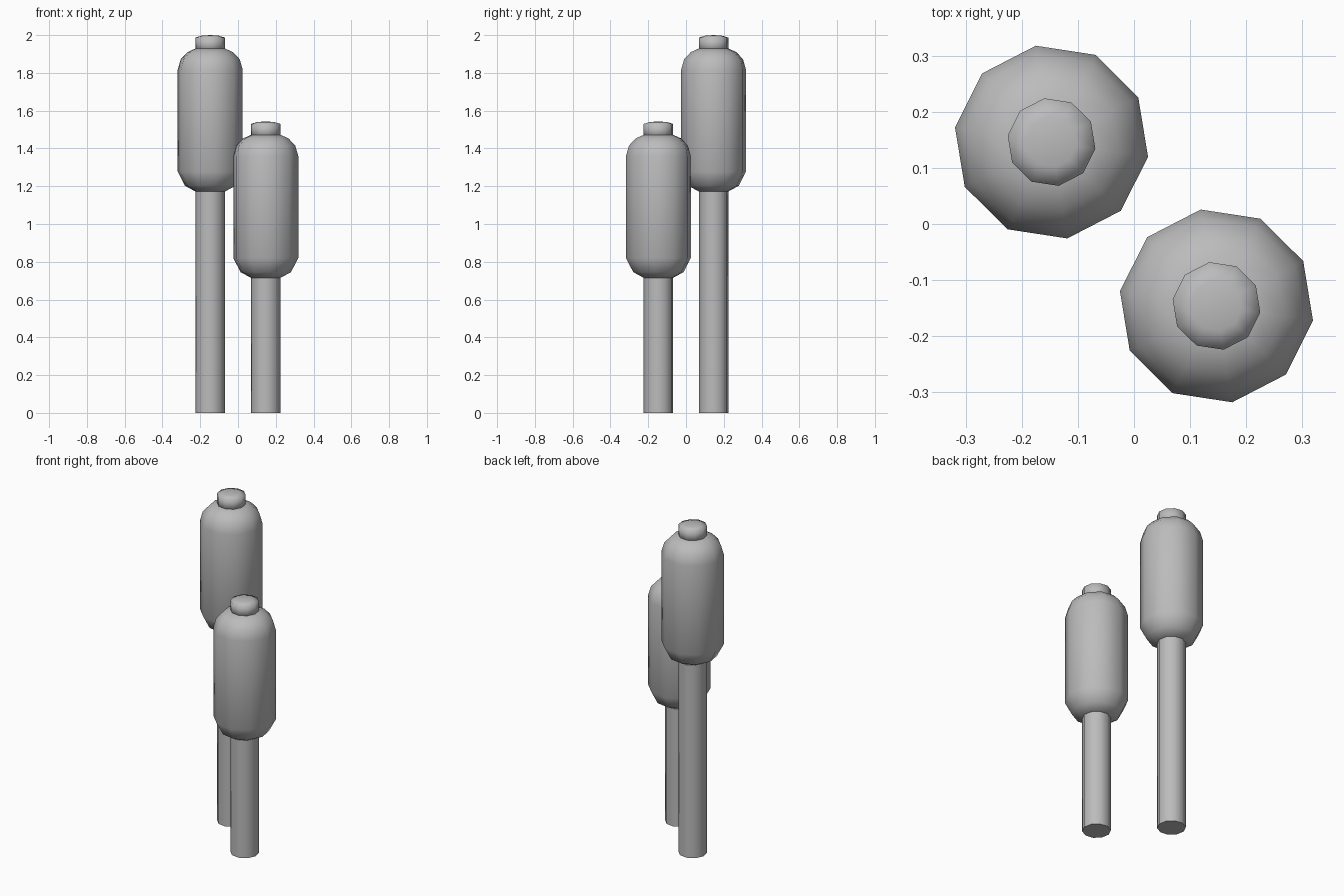
import bpy, bmesh, math

cube = bpy.data.objects.get("Cube")
if cube:
    bpy.data.objects.remove(cube, do_unlink=True)

SIDES = 10
PHASE = math.radians(27.3)
STEM_R = 0.079

grey = bpy.data.materials.new("plain_grey")
grey.use_nodes = True
colour = (0.5, 0.5, 0.5, 1)
grey.diffuse_color = colour
grey.node_tree.nodes["Principled BSDF"].inputs["Base Color"].default_value = colour


def lathe(name, profile, location, angle):
    """Spin (radius, height) points into a closed ten-sided solid."""
    bm = bmesh.new()
    rings = []
    for r, z in profile:
        if r == 0:
            rings.append([bm.verts.new((0, 0, z))] * SIDES)
            continue
        turns = [PHASE + i * math.tau / SIDES for i in range(SIDES)]
        rings.append([bm.verts.new((r * math.cos(a), r * math.sin(a), z)) for a in turns])
    for low, high in zip(rings, rings[1:]):
        for i in range(SIDES):
            j = (i + 1) % SIDES
            corners = dict.fromkeys([low[i], low[j], high[j], high[i]])
            bm.faces.new(list(corners))
    # Flat ends
    for ring in (rings[0], rings[-1]):
        if ring[0] is not ring[1]:
            bm.faces.new(ring)
    bmesh.ops.recalc_face_normals(bm, faces=bm.faces)
    mesh = bpy.data.meshes.new(name)
    bm.to_mesh(mesh)
    bm.free()
    mesh.materials.append(grey)
    obj = bpy.data.objects.new(name, mesh)
    obj.location = location
    bpy.context.collection.objects.link(obj)
    bpy.ops.object.select_all(action="DESELECT")
    obj.select_set(True)
    bpy.context.view_layer.objects.active = obj
    bpy.ops.object.shade_smooth_by_angle(angle=math.radians(angle))


def cattail(label, x, y, base):
    # Stem up to the underside of the head
    lathe(label + "_stem", [(STEM_R, 0), (STEM_R, base + 0.03)], (x, y, 0), 50)
    # Rounded seed head
    head = [(STEM_R, 0), (0.135, 0.03), (0.174, 0.105), (0.174, 0.645),
            (0.158, 0.7), (0.122, 0.738), (STEM_R, 0.757)]
    lathe(label + "_head", head, (x, y, base), 40)
    # Short domed tip
    tip = [(STEM_R, 0.74), (STEM_R, 0.815), (0.045, 0.825), (0, 0.828)]
    lathe(label + "_tip", tip, (x, y, base), 100)


cattail("tall", -0.147, 0.146, 1.172)
cattail("short", 0.147, -0.146, 0.715)
